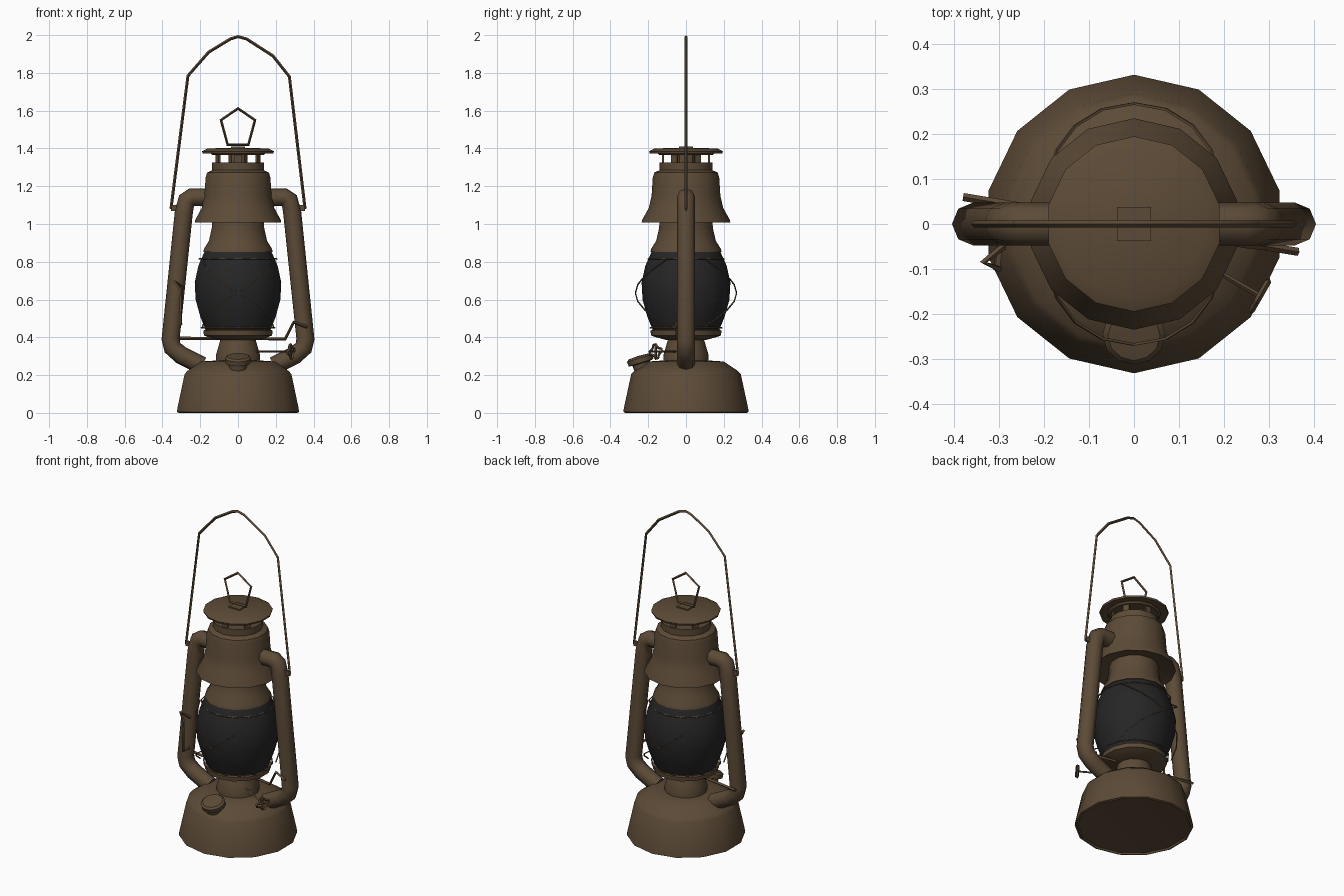
import bpy, bmesh, math
from mathutils import Vector

if "Cube" in bpy.data.objects:
    bpy.data.objects.remove(bpy.data.objects["Cube"])

SIDES = 14


def material(name, rgb):
    m = bpy.data.materials.new(name)
    m.diffuse_color = (*rgb, 1)
    m.use_nodes = True
    m.node_tree.nodes["Principled BSDF"].inputs["Base Color"].default_value = m.diffuse_color
    return m


BROWN = material("aged_brown_metal", (0.108, 0.070, 0.038))
DARK = material("dark_glass", (0.019, 0.019, 0.020))


def finish(ob, mat, angle=35):
    ob.data.materials.clear()
    ob.data.materials.append(mat)
    bpy.ops.object.select_all(action='DESELECT')
    ob.select_set(True)
    bpy.context.view_layer.objects.active = ob
    bpy.ops.object.shade_smooth_by_angle(angle=math.radians(angle))
    return ob


def lathe(name, profile, mat=BROWN, sides=SIDES, angle=35):
    """Spin (radius, z) points, listed from bottom to top, around z."""
    bm = bmesh.new()
    rings = []
    for r, z in profile:
        if r == 0:
            rings.append([bm.verts.new((0, 0, z))] * sides)
        else:
            rings.append([bm.verts.new((r * math.cos(a), r * math.sin(a), z))
                          for a in (math.pi / 2 + math.tau * i / sides for i in range(sides))])
    for lo, hi in zip(rings, rings[1:]):
        for i in range(sides):
            j = (i + 1) % sides
            quad = list(dict.fromkeys((lo[i], lo[j], hi[j], hi[i])))
            bm.faces.new(quad)
    bmesh.ops.recalc_face_normals(bm, faces=bm.faces)
    me = bpy.data.meshes.new(name)
    bm.to_mesh(me)
    bm.free()
    ob = bpy.data.objects.new(name, me)
    bpy.context.collection.objects.link(ob)
    return finish(ob, mat, angle)


def tube(name, points, radius, res=0, closed=False):
    """Sweep a round section along a path and turn it into a mesh."""
    cu = bpy.data.curves.new(name, 'CURVE')
    cu.dimensions = '3D'
    cu.bevel_depth = radius
    cu.bevel_resolution = res
    cu.use_fill_caps = not closed
    sp = cu.splines.new('POLY')
    sp.points.add(len(points) - 1)
    for p, co in zip(sp.points, points):
        p.co = (*co, 1)
    sp.use_cyclic_u = closed
    ob = bpy.data.objects.new(name, cu)
    bpy.context.collection.objects.link(ob)
    bpy.ops.object.select_all(action='DESELECT')
    ob.select_set(True)
    bpy.context.view_layer.objects.active = ob
    bpy.ops.object.convert(target='MESH')
    return finish(bpy.context.object, BROWN, 50)


def box(name, center, size, rot_z=0):
    bpy.ops.mesh.primitive_cube_add(size=1, location=center, rotation=(0, 0, rot_z))
    ob = bpy.context.object
    ob.name = name
    ob.scale = size
    return finish(ob, BROWN)


# Fuel tank
lathe("fuel_tank", [(0, 0.04), (0.315, 0.01), (0.32, 0), (0.332, 0.005), (0.328, 0.03),
                    (0.29, 0.205), (0.275, 0.222), (0.20, 0.272), (0.11, 0.278), (0, 0.278)])

# Burner and globe gallery
lathe("burner", [(0.12, 0.27), (0.12, 0.305), (0.108, 0.345), (0.095, 0.39), (0, 0.39)])
lathe("globe_gallery", [(0, 0.385), (0.10, 0.385), (0.165, 0.402), (0.185, 0.41),
                        (0.188, 0.435), (0.17, 0.445), (0, 0.445)])

# Glass globe
lathe("glass_globe", [(0, 0.43), (0.172, 0.43), (0.205, 0.51), (0.23, 0.60), (0.235, 0.69),
                      (0.215, 0.78), (0.178, 0.862), (0, 0.862)], DARK, angle=50)

# Collar above the globe, flared hood and vent neck
lathe("globe_collar", [(0, 0.855), (0.188, 0.852), (0.185, 0.868), (0.158, 0.91),
                       (0.142, 0.98), (0.14, 1.05)])
lathe("hood", [(0.14, 1.03), (0.22, 1.012), (0.235, 1.008), (0.232, 1.022), (0.197, 1.085),
               (0.182, 1.15), (0.176, 1.245), (0.168, 1.272), (0.14, 1.285), (0.14, 1.325),
               (0.125, 1.325), (0, 1.322)])

# Vent posts, inner flue and top cap
lathe("inner_flue", [(0.05, 1.31), (0.05, 1.38)], sides=8)
for i in range(6):
    a = math.tau * (i + 0.5) / 6
    box(f"vent_post_{i + 1}", (0.122 * math.cos(a), 0.122 * math.sin(a), 1.345),
        (0.012, 0.035, 0.07), a)
lathe("top_cap", [(0, 1.37), (0.14, 1.365), (0.15, 1.375), (0.192, 1.374), (0.195, 1.385),
                  (0.165, 1.40), (0, 1.404)])

# Lifting ring on the cap
box("ring_plate", (0, 0, 1.406), (0.075, 0.075, 0.008))
tube("lifting_ring", [(0, 0, 1.612), (0.09, 0, 1.55), (0.055, 0, 1.42),
                      (-0.055, 0, 1.42), (-0.09, 0, 1.55)], 0.008, closed=True)

# Side air tubes with handle ears
for s, side in ((-1, "left"), (1, "right")):
    path = [(0.15, 1.14), (0.245, 1.142), (0.272, 1.125), (0.287, 1.06), (0.357, 0.39),
            (0.347, 0.345), (0.30, 0.305), (0.19, 0.25)]
    tube(f"{side}_air_tube", [(s * x, 0, z) for x, z in path], 0.048, 2)
    box(f"{side}_handle_ear", (s * 0.335, 0, 1.085), (0.04, 0.012, 0.03))

# Carrying handle
tube("carrying_handle", [(-0.355, 0, 1.08), (-0.265, 0, 1.785), (-0.155, 0, 1.91),
                         (-0.04, 0, 1.98), (0, 0, 1.992), (0.045, 0, 1.98),
                         (0.185, 0, 1.89), (0.272, 0, 1.78), (0.355, 0, 1.08)], 0.008)

# Crossed guard wires on the front and back of the globe
for face, base in (("front", -90), ("back", 90)):
    for d, lean in ((1, "rising"), (-1, "falling")):
        pts = []
        for k in range(9):
            t = k / 4 - 1
            a = math.radians(base + 62 * t)
            r = 0.268 - 0.055 * t * t
            pts.append((r * math.cos(a), r * math.sin(a), 0.635 + d * 0.18 * t))
        tube(f"{face}_guard_wire_{lean}", pts, 0.004)
for z, r in ((0.45, 0.195), (0.815, 0.207)):
    tube("guard_hoop", [(r * math.cos(math.tau * i / SIDES), r * math.sin(math.tau * i / SIDES), z)
                        for i in range(SIDES)], 0.004, closed=True)

# Globe lifting lever and the wire hook on the left
tube("lift_lever", [(-0.38, 0.06, 0.395), (0.25, -0.045, 0.392), (0.295, -0.05, 0.48),
                    (0.365, -0.062, 0.455)], 0.009)
tube("wire_hook", [(-0.29, -0.05, 0.66), (-0.335, -0.085, 0.695), (-0.30, -0.10, 0.65),
                   (-0.305, -0.10, 0.47), (-0.30, -0.05, 0.47)], 0.008)

# Fuel filler with cap, leaning forward
filler = lathe("fuel_filler", [(0.045, -0.10), (0.048, -0.035), (0.068, -0.03), (0.07, -0.005),
                               (0.058, 0.005), (0, 0.008)], sides=12)
filler.location = (0, -0.247, 0.295)
filler.rotation_euler = (math.radians(17), 0, 0)

# Wick shaft and wheel
start, end = Vector((0.08, -0.045, 0.325)), Vector((0.28, -0.16, 0.325))
tube("wick_shaft", [start, end], 0.006)
axis = (end - start).normalized()
across = Vector((-axis.y, axis.x, 0))
rim = []
for i in range(16):
    a = math.tau * i / 16
    r = 0.038 if i % 4 < 2 else 0.026
    rim.append(end + across * r * math.cos(a) + Vector((0, 0, r * math.sin(a))))
tube("wick_wheel", rim, 0.007, closed=True)
for i in (0, 4):
    tube("wick_wheel_spoke", [rim[i], rim[i + 8]], 0.006)
